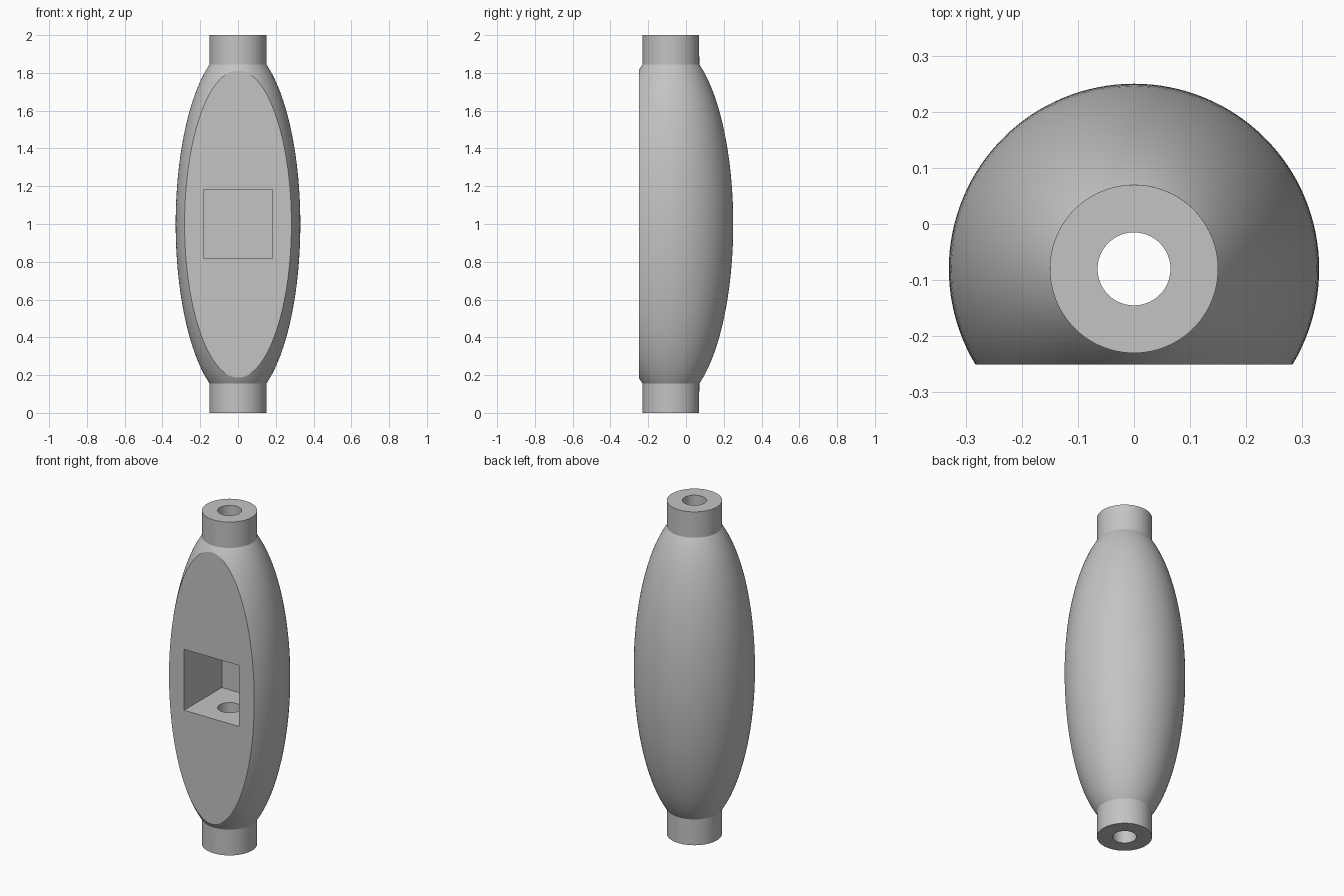
import bpy, bmesh, math
from mathutils import Matrix, Vector

cube = bpy.data.objects.get("Cube")
if cube:
    bpy.data.objects.remove(cube, do_unlink=True)

AXIS_Y = -0.08          # centre line of the turned body
FLAT_Y = -0.25          # flat front
COLLAR_R, BORE_R, BODY_R = 0.15, 0.065, 0.33
HALF_BODY, HALF_AXIS = 0.845, 0.949
POCKET = 0.183          # half size of the square pocket
POCKET_BACK = 0.108
STEPS, SEGMENTS = 64, 128

grey = bpy.data.materials.new("plain grey")
grey.use_nodes = True
colour = (0.55, 0.55, 0.55, 1)
grey.diffuse_color = colour
grey.node_tree.nodes["Principled BSDF"].inputs["Base Color"].default_value = colour


def make_object(name, bm):
    bmesh.ops.recalc_face_normals(bm, faces=bm.faces)
    mesh = bpy.data.meshes.new(name)
    bm.to_mesh(mesh)
    bm.free()
    mesh.materials.append(grey)
    obj = bpy.data.objects.new(name, mesh)
    bpy.context.collection.objects.link(obj)
    return obj


def box(name, low, high):
    low, high = Vector(low), Vector(high)
    bm = bmesh.new()
    bmesh.ops.create_cube(bm, size=1, matrix=Matrix.Translation((low + high) / 2)
                          @ Matrix.Diagonal((*(high - low), 1)))
    obj = make_object(name, bm)
    obj.hide_render = True
    return obj


# Turned body: bore, two collars and an elliptical belly
profile = [(BORE_R, 0), (COLLAR_R, 0)]
for i in range(STEPS + 1):
    # steps crowd toward the ends, where the curve is tightest
    h = -HALF_BODY * math.cos(math.pi * i / STEPS)
    profile.append((BODY_R * math.sqrt(1 - (h / HALF_AXIS) ** 2), 1 + h))
profile += [(COLLAR_R, 2), (BORE_R, 2)]

bm = bmesh.new()
verts = [bm.verts.new((r, AXIS_Y, z)) for r, z in profile]
edges = [bm.edges.new((a, b)) for a, b in zip(verts, verts[1:] + verts[:1])]
bmesh.ops.spin(bm, geom=verts + edges, cent=(0, AXIS_Y, 0), axis=(0, 0, 1),
               angle=math.tau, steps=SEGMENTS, use_merge=True)
bmesh.ops.remove_doubles(bm, verts=bm.verts, dist=0.0001)
body = make_object("handle_body", bm)

# Flat front and square pocket, cut out of the body
cutters = [
    box("flat_cutter", (-1, -1, -1), (1, FLAT_Y, 3)),
    box("pocket_cutter", (-POCKET, -0.5, 1 - POCKET), (POCKET, POCKET_BACK, 1 + POCKET)),
]
for cutter in cutters:
    mod = body.modifiers.new(cutter.name, 'BOOLEAN')
    mod.operation = 'DIFFERENCE'
    mod.solver = 'EXACT'
    mod.object = cutter

bpy.ops.object.select_all(action='DESELECT')
body.select_set(True)
bpy.context.view_layer.objects.active = body
for cutter in cutters:
    bpy.ops.object.modifier_apply(modifier=cutter.name)
    bpy.data.objects.remove(cutter, do_unlink=True)
bpy.ops.object.shade_smooth_by_angle(angle=math.radians(25))
